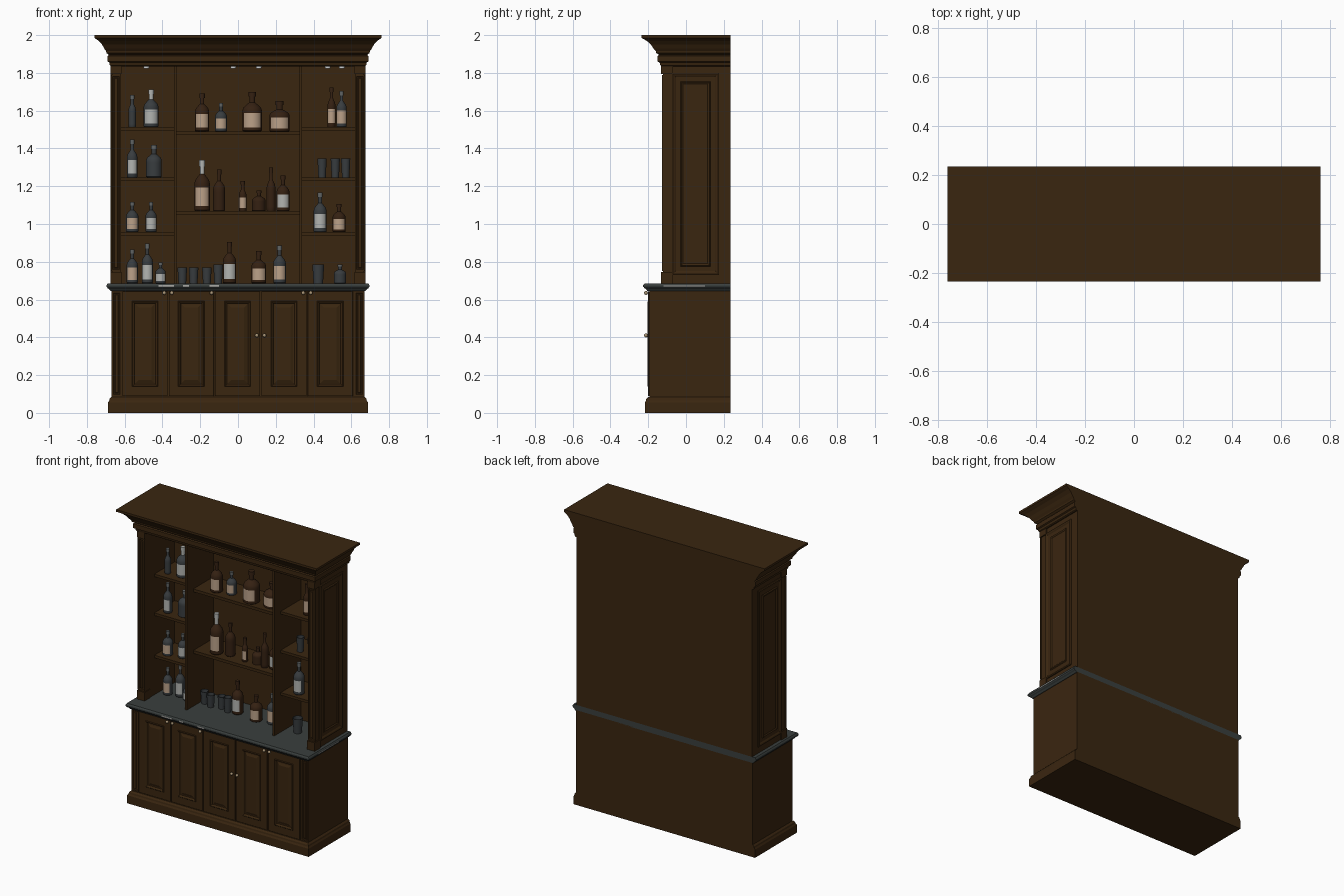
import bpy, bmesh, math
from mathutils import Vector

cube = bpy.data.objects.get("Cube")
if cube:
    bpy.data.objects.remove(cube, do_unlink=True)


def material(name, r, g, b, rough=0.6):
    m = bpy.data.materials.new(name)
    m.use_nodes = True
    m.diffuse_color = (r, g, b, 1)
    bsdf = m.node_tree.nodes["Principled BSDF"]
    bsdf.inputs["Base Color"].default_value = (r, g, b, 1)
    bsdf.inputs["Roughness"].default_value = rough
    return m


wood = material("dark walnut", 0.042, 0.019, 0.005)
stone = material("grey stone", 0.042, 0.05, 0.048)
vein = material("pale stone vein", 0.4, 0.4, 0.38)
grey_glass = material("smoky glass", 0.04, 0.046, 0.05)
amber_glass = material("amber glass", 0.035, 0.015, 0.006)
white_paper = material("white label", 0.45, 0.46, 0.44)
beige_paper = material("beige label", 0.5, 0.36, 0.25)
pewter = material("pewter", 0.12, 0.13, 0.13)
brass = material("pale brass", 0.4, 0.3, 0.18)
lamp_white = material("lamp white", 0.75, 0.78, 0.8)


def finish(name, bm, mats, smooth=False):
    bmesh.ops.recalc_face_normals(bm, faces=bm.faces[:])
    me = bpy.data.meshes.new(name)
    bm.to_mesh(me)
    bm.free()
    for m in mats:
        me.materials.append(m)
    if smooth:
        me.polygons.foreach_set("use_smooth", [True] * len(me.polygons))
        me.set_sharp_from_angle(angle=math.radians(35))
    ob = bpy.data.objects.new(name, me)
    bpy.context.collection.objects.link(ob)
    return ob


def loft(name, rings, mats, smooth=False):
    """Skin a stack of equal rings and cap both ends."""
    bm = bmesh.new()
    loops = [[bm.verts.new(p) for p in ring] for ring in rings]
    n = len(loops[0])
    for a, b in zip(loops, loops[1:]):
        for i in range(n):
            j = (i + 1) % n
            bm.faces.new((a[i], a[j], b[j], b[i]))
    bm.faces.new(loops[0])
    bm.faces.new(loops[-1])
    return finish(name, bm, mats, smooth)


def rect(x0, x1, y0, y1, z):
    return [(x0, y0, z), (x1, y0, z), (x1, y1, z), (x0, y1, z)]


def box(name, x0, x1, y0, y1, z0, z1, mat=wood):
    return loft(name, [rect(x0, x1, y0, y1, z0), rect(x0, x1, y0, y1, z1)], [mat])


def moulding(name, half_x, front, profile, mat=wood, x_scale=1.0):
    """Moulding around the front and sides, flush with the back."""
    rings = []
    for z, off in profile:
        hx = half_x + off * x_scale
        rings.append(rect(-hx, hx, front - off, BACK, z))
    return loft(name, rings, [mat])


def panel(name, centre, across, out, w, h, profile):
    """Framed panel made of nested rectangles (inset, height)."""
    c, u, n, v = Vector(centre), Vector(across), Vector(out), Vector((0, 0, 1))
    rings = []
    for inset, d in profile:
        a, b = w / 2 - inset, h / 2 - inset
        rings.append([c + u * (a * s) + v * (b * t) + n * d
                      for s, t in ((-1, -1), (1, -1), (1, 1), (-1, 1))])
    return loft(name, rings, [wood])


def lathe(name, x, y, z, profile, mats, sides=16):
    rings = []
    for r, h in profile:
        rings.append([(x + r * math.cos(math.tau * (i + 0.5) / sides),
                       y + r * math.sin(math.tau * (i + 0.5) / sides), z + h)
                      for i in range(sides)])
    return loft(name, rings, mats, True)


BACK = 0.235
FRONT = (0, -1, 0)

# Base cabinet, plinth and counter
moulding("plinth", 0.67, -0.2,
         [(0, 0.018), (0.055, 0.018), (0.065, 0.012), (0.075, 0.01), (0.085, 0)])
box("base_carcass", -0.67, 0.67, -0.192, BACK, 0.08, 0.65)
moulding("counter", 0.67, -0.2,
         [(0.645, 0.004), (0.655, 0.012), (0.66, 0.02), (0.667, 0.025),
          (0.677, 0.025), (0.686, 0.019)], stone)
for i, (x0, x1) in enumerate([(-0.42, -0.34), (-0.29, -0.26), (-0.15, -0.1)]):
    box(f"counter_vein_{i}", x0, x1, -0.227, -0.224, 0.667, 0.677, vein)
box("counter_vein_side", 0.694, 0.697, -0.12, 0.1, 0.668, 0.675, vein)

# Five raised-panel doors
door_profile = [(0, 0), (0, 0.007), (0.001, 0.008), (0.05, 0.008), (0.054, 0.012),
                (0.06, 0.009), (0.064, 0.002), (0.07, 0.002), (0.085, 0.008)]
pitch = 0.245
for i in range(5):
    panel(f"door_{i + 1}", ((i - 2) * pitch - 0.002, -0.192, 0.366), (1, 0, 0), FRONT,
          pitch - 0.006, 0.555, door_profile)

# Door knobs
for i, (x, z) in enumerate([(-0.39, 0.635), (-0.35, 0.635), (-0.14, 0.635),
                            (0.1, 0.41), (0.14, 0.41), (0.345, 0.635), (0.385, 0.635)]):
    bm = bmesh.new()
    bmesh.ops.create_uvsphere(bm, u_segments=12, v_segments=8, radius=0.01)
    bmesh.ops.translate(bm, verts=bm.verts[:], vec=(x, -0.212, z))
    finish(f"knob_{i + 1}", bm, [brass], True)

# Upper case: back, soffit, dividers
box("upper_back", -0.665, 0.665, 0.2, BACK, 0.686, 1.86)
box("soffit", -0.67, 0.67, -0.13, BACK, 1.84, 1.87)

stile_profile = [(0, 0), (0, 0.005), (0.008, 0.005), (0.012, 0.001),
                 (0.017, 0.001), (0.02, 0.004)]
side_profile = [(0, 0), (0, 0.006), (0.006, 0.01), (0.014, 0.008), (0.022, 0.003),
                (0.045, 0.003), (0.05, 0.009), (0.056, 0.007), (0.06, 0.004)]
for side, s in (("left", 1), ("right", -1)):
    def xs(a, b):
        return sorted((a * s, b * s))
    # Corner posts with sunk panels
    box(f"{side}_side_wall", *xs(0.62, 0.666), -0.122, BACK, 0.686, 1.85)
    panel(f"{side}_upper_post", (0.646 * s, -0.122, 1.27), (1, 0, 0), FRONT,
          0.054, 1.04, stile_profile)
    panel(f"{side}_lower_post", (0.642 * s, -0.192, 0.366), (1, 0, 0), FRONT,
          0.052, 0.555, stile_profile)
    box(f"{side}_post_foot", *xs(0.616, 0.674), -0.132, -0.07, 0.686, 0.745)
    box(f"{side}_post_cap", *xs(0.616, 0.674), -0.132, -0.07, 1.795, 1.85)
    # Side panel moulding
    panel(f"{side}_side_panel", (0.666 * s, 0.05, 1.265), (0, 1, 0), (s, 0, 0),
          0.25, 1.07, side_profile)
    box(f"{side}_divider", *xs(0.325, 0.338), -0.09, 0.2, 0.686, 1.84)
    for i, z in enumerate((0.957, 1.247, 1.513)):
        box(f"{side}_shelf_{i + 1}", *xs(0.338, 0.62), -0.02, 0.2, z - 0.018, z)
for i, z in enumerate((1.068, 1.49)):
    box(f"centre_shelf_{i + 1}", -0.325, 0.325, -0.02, 0.2, z - 0.02, z)

# Crown moulding
moulding("crown", 0.672, -0.128,
         [(1.835, 0), (1.84, 0.008), (1.855, 0.012), (1.86, 0.022), (1.89, 0.022),
          (1.895, 0.014), (1.905, 0.03), (1.915, 0.032), (1.93, 0.045), (1.95, 0.058),
          (1.97, 0.08), (1.978, 0.095), (1.985, 0.107), (2.0, 0.107)], wood, 0.82)

# Downlights under the soffit
for i, x in enumerate((-0.485, -0.025, 0.11, 0.475, 0.55)):
    lathe(f"downlight_{i + 1}", x, 0.0, 1.824, [(0.015, 0), (0.018, 0.017)], [lamp_white], 12)


# Bottles and tumblers
def bottle(name, x, y, z, h, r, kind):
    neck = max(0.3 * r, 0.009)
    glass = amber_glass if "a" in kind else grey_glass
    paper = beige_paper if "b" in kind else white_paper
    cap = white_paper if "p" in kind else pewter if glass is grey_glass else amber_glass
    ob = lathe(name, x, y, z,
               [(0.9 * r, 0), (r, 0.02 * h), (r, 0.1 * h), (r, 0.46 * h), (r, 0.54 * h),
                (0.88 * r, 0.61 * h), (0.6 * r, 0.67 * h), (neck, 0.73 * h),
                (neck, 0.88 * h), (neck * 1.25, 0.88 * h), (neck * 1.25, h)],
               [glass, paper, cap])
    for f in ob.data.polygons:
        level = (f.center.z - z) / h
        if 0.1 < level < 0.46 and f.normal.y < -0.4 and kind[1:] and "n" not in kind:
            f.material_index = 1
        elif level > (0.7 if "p" in kind else 0.87):
            f.material_index = 2


def tumbler(name, x, y, z, h, r):
    lathe(name, x, y, z, [(0.8 * r, 0), (r, h), (0.9 * r, h), (0.72 * r, 0.1 * h)],
          [grey_glass])


# Kind letters: g grey, a amber, b beige label, w white label, n no label,
# p pale foil neck, t tumbler
stock = {
    "counter": (0.686, [(-0.56, 0.18, 0.03, "gb"), (-0.48, 0.21, 0.03, "gw"),
                        (-0.41, 0.11, 0.028, "gw"), (-0.295, 0.085, 0.026, "t"),
                        (-0.235, 0.085, 0.026, "t"), (-0.165, 0.085, 0.026, "t"),
                        (-0.105, 0.1, 0.026, "t"), (-0.045, 0.22, 0.036, "aw"),
                        (0.11, 0.17, 0.04, "ab"), (0.22, 0.2, 0.034, "gb"),
                        (0.425, 0.1, 0.032, "t"), (0.54, 0.1, 0.033, "gn")]),
    "centre_low": (1.068, [(-0.19, 0.27, 0.042, "abp"), (-0.1, 0.22, 0.032, "an"),
                           (0.025, 0.16, 0.02, "ab"), (0.11, 0.11, 0.036, "an"),
                           (0.175, 0.23, 0.024, "an"), (0.238, 0.19, 0.035, "aw")]),
    "centre_high": (1.49, [(-0.19, 0.2, 0.038, "ab"), (-0.09, 0.15, 0.032, "gb"),
                           (0.075, 0.21, 0.052, "ab"), (0.22, 0.16, 0.055, "ab")]),
    "side_low": (0.957, [(-0.56, 0.16, 0.033, "gb"), (-0.46, 0.16, 0.03, "gw"),
                         (0.435, 0.21, 0.035, "gw"), (0.535, 0.15, 0.035, "ab")]),
    "side_mid": (1.247, [(-0.56, 0.2, 0.028, "gw"), (-0.445, 0.17, 0.042, "gn"),
                         (0.445, 0.1, 0.025, "t"), (0.515, 0.1, 0.025, "t"),
                         (0.57, 0.1, 0.025, "t")]),
    "side_high": (1.513, [(-0.56, 0.17, 0.02, "gn"), (-0.46, 0.2, 0.04, "gwp"),
                          (0.495, 0.21, 0.022, "ab"), (0.548, 0.19, 0.028, "gb")]),
}
for place, (z, items) in stock.items():
    for i, (x, h, r, kind) in enumerate(items):
        y = 0.04 + 0.02 * (i % 2)
        if kind == "t":
            tumbler(f"{place}_tumbler_{i + 1}", x, y, z, h, r)
        else:
            bottle(f"{place}_bottle_{i + 1}", x, y, z, h, r, kind)
